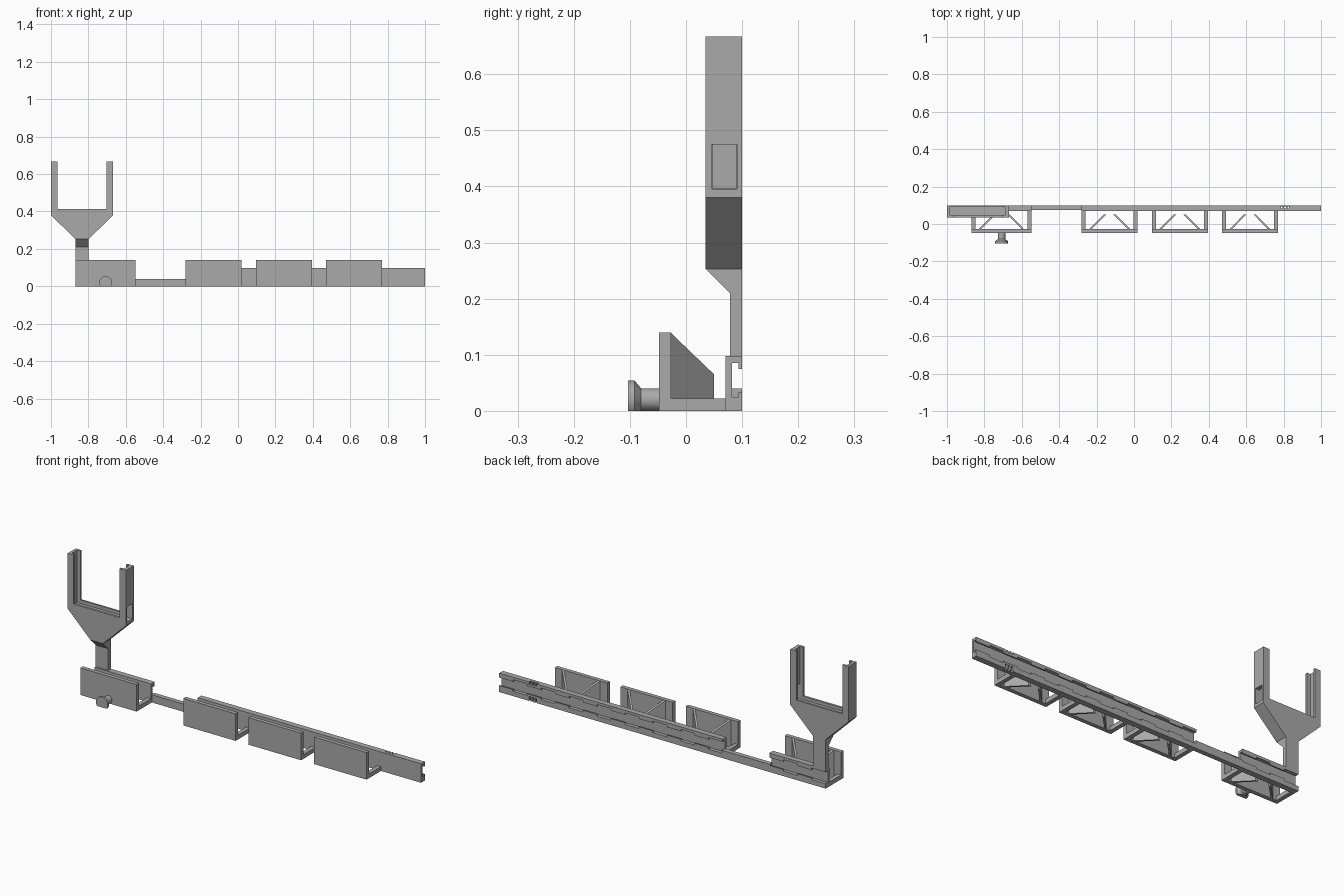
import bpy, bmesh, math
from mathutils import Matrix, Vector

cube = bpy.data.objects.get("Cube")
if cube:
    bpy.data.objects.remove(cube, do_unlink=True)

grey = bpy.data.materials.new("grey plastic")
grey.use_nodes = True
colour = (0.4, 0.4, 0.4, 1)
grey.diffuse_color = colour
grey.node_tree.nodes["Principled BSDF"].inputs["Base Color"].default_value = colour


def finish(name, bm):
    bmesh.ops.recalc_face_normals(bm, faces=bm.faces)
    mesh = bpy.data.meshes.new(name)
    bm.to_mesh(mesh)
    bm.free()
    mesh.materials.append(grey)
    ob = bpy.data.objects.new(name, mesh)
    bpy.context.collection.objects.link(ob)
    return ob


def add_box(bm, xs, ys, zs):
    size = Matrix.Diagonal((xs[1] - xs[0], ys[1] - ys[0], zs[1] - zs[0], 1))
    mid = Vector((sum(xs) / 2, sum(ys) / 2, sum(zs) / 2))
    bmesh.ops.create_cube(bm, size=1, matrix=Matrix.Translation(mid) @ size)


def boxes(name, *specs):
    bm = bmesh.new()
    for s in specs:
        add_box(bm, *s)
    return finish(name, bm)


def prism(name, points, vec):
    """Extrude a flat outline of 3D points along a vector."""
    bm = bmesh.new()
    face = bm.faces.new([bm.verts.new(p) for p in points])
    ext = bmesh.ops.extrude_face_region(bm, geom=[face], use_keep_orig=True)
    verts = [e for e in ext["geom"] if isinstance(e, bmesh.types.BMVert)]
    bmesh.ops.translate(bm, vec=vec, verts=verts)
    return finish(name, bm)


def cut(ob, cutter):
    cutter.hide_render = True
    cutter.hide_set(True)
    cutter.display_type = 'WIRE'
    mod = ob.modifiers.new("cut", 'BOOLEAN')
    mod.operation = 'DIFFERENCE'
    mod.solver = 'EXACT'
    mod.object = cutter
    bpy.context.view_layer.update()
    done = bpy.data.meshes.new_from_object(
        ob.evaluated_get(bpy.context.evaluated_depsgraph_get()))
    ob.modifiers.clear()
    ob.data = done
    bpy.data.objects.remove(cutter, do_unlink=True)


BACK = 0.10


# Channel rails, open to the rear
def rail(name, x0, x1):
    section = [(0.07, 0), (BACK, 0), (BACK, 0.025), (0.082, 0.025),
               (0.082, 0.085), (BACK, 0.085), (BACK, 0.098), (0.07, 0.098)]
    ob = prism(name, [(x0, y, z) for y, z in section], (x1 - x0, 0, 0))
    # Retaining tabs along the channel mouth
    count = round((x1 - x0) / 0.17)
    step = (x1 - x0) / count
    tabs = []
    for i in range(count):
        a = x0 + (i + 0.5) * step
        for zs in ((0.024, 0.034), (0.075, 0.086)):
            tabs.append(((a, a + step / 2), (0.094, BACK), zs))
    boxes(name + "_tabs", *tabs)
    return ob


rail("short_rail", -0.87, -0.547)
long_rail = rail("long_rail", -0.28, 1.0)
slots = [((x, x + 0.009), (0.084, 0.12), zs)
         for x in (0.785, 0.803, 0.821) for zs in ((-0.02, 0.03), (0.08, 0.12))]
cut(long_rail, boxes("slot_cutter", *slots))
boxes("link_bar", ((-0.55, -0.275), (0.076, BACK), (0, 0.04)))


# Shelf holders: front plate, two floor bars and two angled gussets
def holder(n, x0, x1):
    boxes(f"holder_plate_{n}", ((x0, x1), (-0.048, -0.027), (0, 0.14)))
    boxes(f"holder_floor_bars_{n}",
          *[((a, a + 0.022), (-0.028, 0.071), (0, 0.022))
            for a in (x0, x1 - 0.022)])
    mid, half = (x0 + x1) / 2, (x1 - x0) / 2
    for side, label in ((-1, "right"), (1, "left")):
        xa = mid + side * (half - 0.04)
        xb = xa - side * 0.077
        outline = [(xa, -0.028, 0), (xa, -0.028, 0.14),
                   (xb, 0.05, 0.065), (xb, 0.05, 0)]
        prism(f"holder_gusset_{n}_{label}", outline, (-side * 0.013, 0, 0))


for n, span in enumerate(((-0.87, -0.547), (-0.28, 0.02),
                          (0.095, 0.395), (0.47, 0.77)), 1):
    holder(n, *span)

# Flared knob, flattened underneath
bm = bmesh.new()
rings = []
for y, r in ((-0.045, 0.02), (-0.08, 0.02), (-0.092, 0.034), (-0.103, 0.034)):
    rings.append([bm.verts.new((-0.708 + r * math.cos(a), y, 0.02 + r * math.sin(a)))
                  for a in (math.tau * i / 48 for i in range(48))])
for lo, hi in zip(rings, rings[1:]):
    for i in range(48):
        j = (i + 1) % 48
        bm.faces.new((lo[i], lo[j], hi[j], hi[i]))
bm.faces.new(rings[0])
bm.faces.new(rings[-1])
cutres = bmesh.ops.bisect_plane(bm, geom=bm.verts[:] + bm.edges[:] + bm.faces[:],
                                plane_co=(0, 0, 0), plane_no=(0, 0, -1),
                                clear_outer=True)
rim = [e for e in cutres["geom_cut"] if isinstance(e, bmesh.types.BMEdge)]
bmesh.ops.holes_fill(bm, edges=rim)
knob = finish("knob", bm)
bpy.context.view_layer.objects.active = knob
knob.select_set(True)
bpy.ops.object.shade_smooth_by_angle(angle=math.radians(30))
knob.select_set(False)

# Neck that leans forward to meet the fork
neck = [(BACK, 0.09), (BACK, 0.255), (0.035, 0.253), (0.078, 0.21), (0.078, 0.09)]
prism("neck", [(-0.87, y, z) for y, z in neck], (0.072, 0, 0))

# Fork with a grooved cradle
fork_shape = [(-0.87, 0.253), (-0.798, 0.253), (-0.667, 0.38), (-0.667, 0.667),
              (-0.704, 0.667), (-0.704, 0.413), (-0.966, 0.413), (-0.966, 0.667),
              (-1.0, 0.667), (-1.0, 0.38)]
fork = prism("fork", [(x, 0.035, z) for x, z in fork_shape], (0, 0.065, 0))
cut(fork, boxes("groove_cutter", ((-0.984, -0.686), (0.047, 0.09), (0.396, 0.7))))
cut(fork, boxes("window_cutter", ((-0.695, -0.6), (0.0465, 0.0905), (0.3955, 0.475))))
